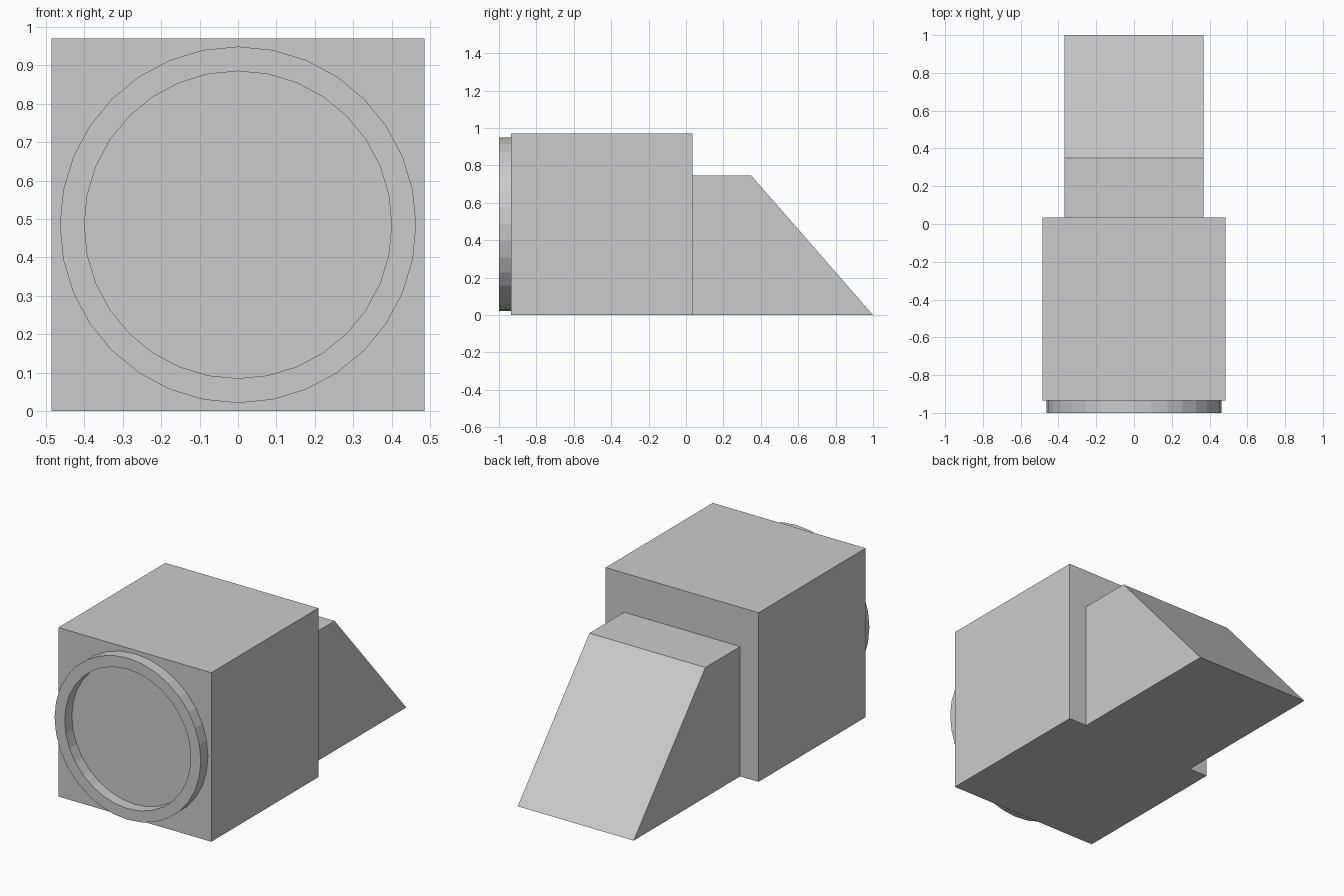
import bpy, bmesh
from math import tau
from mathutils import Vector

cube = bpy.data.objects.get("Cube")
if cube:
    bpy.data.objects.remove(cube, do_unlink=True)

# Single flat grey
grey = bpy.data.materials.new("light_grey")
grey.use_nodes = True
colour = (0.6, 0.6, 0.6, 1)
grey.diffuse_color = colour
grey.node_tree.nodes["Principled BSDF"].inputs["Base Color"].default_value = colour

HALF = 0.485       # half the width of the housing
FACE = -0.935      # front face of the housing
BACK = 0.035       # back face of the housing


def finish(name, bm):
    bmesh.ops.recalc_face_normals(bm, faces=bm.faces)
    mesh = bpy.data.meshes.new(name)
    bm.to_mesh(mesh)
    bm.free()
    mesh.materials.append(grey)
    obj = bpy.data.objects.new(name, mesh)
    bpy.context.collection.objects.link(obj)
    return obj


def extruded_profile(name, profile, half_width):
    """Extrude a side profile of (y, z) points across x."""
    bm = bmesh.new()
    face = bm.faces.new([bm.verts.new((-half_width, y, z)) for y, z in profile])
    new = bmesh.ops.extrude_face_region(bm, geom=[face])["geom"]
    verts = [v for v in new if isinstance(v, bmesh.types.BMVert)]
    bmesh.ops.translate(bm, verts=verts, vec=(2 * half_width, 0, 0))
    # keep the starting cap so the solid is closed
    if not face.is_valid:
        bmesh.ops.holes_fill(bm, edges=bm.edges)
    return finish(name, bm)


def ring(name, inner, outer, front, back, centre, sides=32):
    """Flat-shaded ring around the y axis."""
    bm = bmesh.new()
    corners = [(inner, front), (outer, front), (outer, back), (inner, back)]
    verts = [bm.verts.new(centre + Vector((0, y, r))) for r, y in corners]
    edges = [bm.edges.new((verts[i], verts[(i + 1) % 4])) for i in range(4)]
    bmesh.ops.spin(bm, geom=verts + edges, cent=centre, axis=(0, 1, 0),
                   angle=tau, steps=sides, use_merge=True)
    bmesh.ops.remove_doubles(bm, verts=bm.verts, dist=0.0001)
    return finish(name, bm)


# Square housing
extruded_profile("housing", [(FACE, 0), (BACK, 0), (BACK, 2 * HALF), (FACE, 2 * HALF)], HALF)

# Sloped rear block
extruded_profile("rear_wedge", [(BACK, 0), (1, 0), (0.35, 0.745), (BACK, 0.745)], 0.368)

# Raised rim on the front face
ring("front_rim", 0.4, 0.464, -1, FACE, Vector((0, 0, HALF)))
